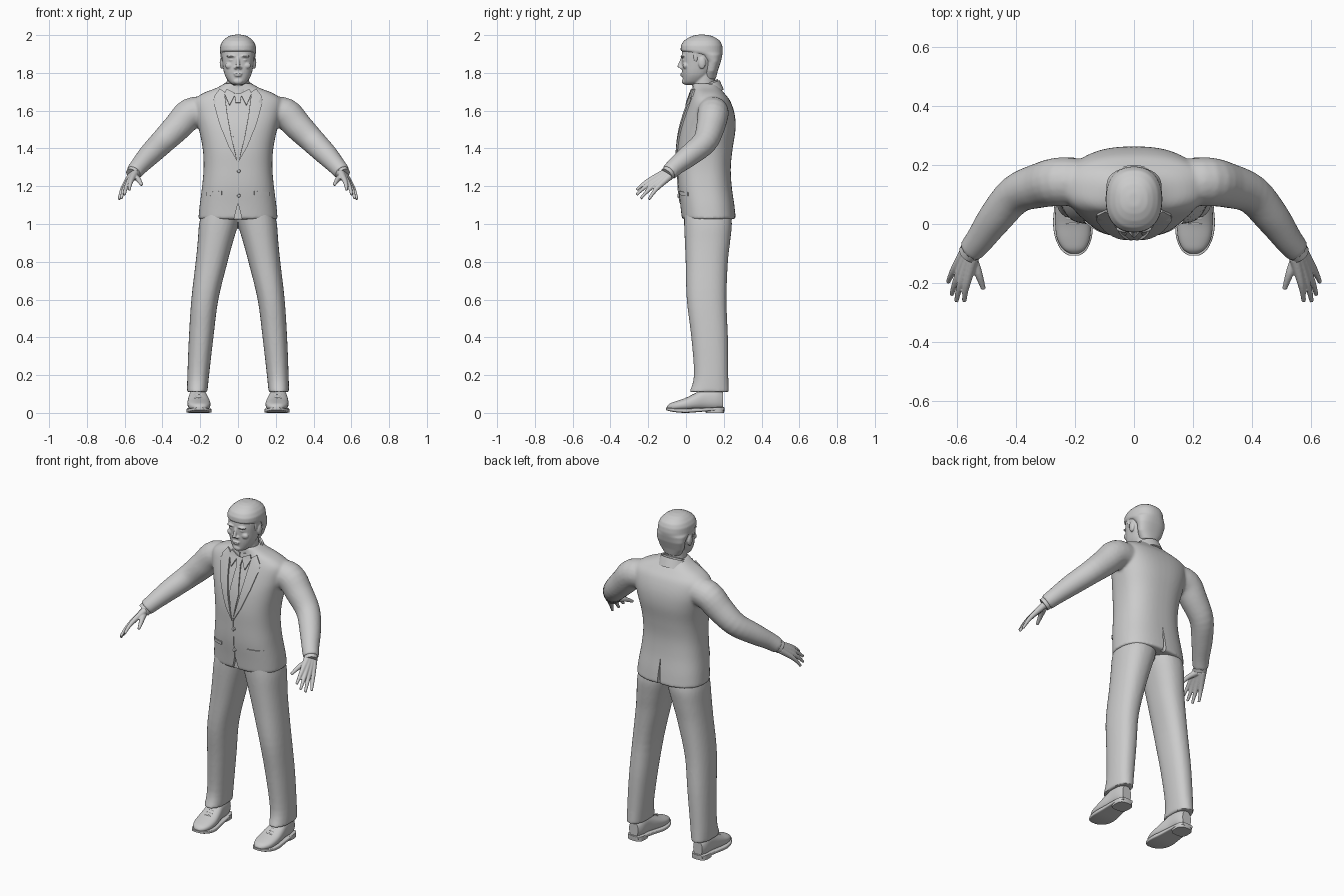
import bpy, bmesh, math
from mathutils import Vector, Matrix
from mathutils.bvhtree import BVHTree

if "Cube" in bpy.data.objects:
    bpy.data.objects.remove(bpy.data.objects["Cube"])

grey = bpy.data.materials.new("light grey")
grey.use_nodes = True
grey.diffuse_color = (0.6, 0.6, 0.6, 1)
for node in grey.node_tree.nodes:
    if node.type == 'BSDF_PRINCIPLED':
        node.inputs["Base Color"].default_value = grey.diffuse_color
SIDES = (1, -1)


def spline(rows, k=4):
    """Catmull-Rom refinement of a list of equal-length tuples."""
    out = []
    for i in range(len(rows) - 1):
        a, b, c, d = (rows[max(0, min(len(rows) - 1, i + j))] for j in (-1, 0, 1, 2))
        for s in range(k):
            t = s / k
            out.append(tuple(
                q + t * (r - p) / 2 + t * t * (p - 2.5 * q + 2 * r - w / 2)
                + t ** 3 * (1.5 * (q - r) + (w - p) / 2) for p, q, r, w in zip(a, b, c, d)))
    return out + [rows[-1]]


def skin(bm, rings, caps=True, closed=True):
    """Bridge rings of points into a surface."""
    vs = [[bm.verts.new(p) for p in ring] for ring in rings]
    n = len(vs[0])
    for a, b in zip(vs, vs[1:]):
        for i in range(n if closed else n - 1):
            j = (i + 1) % n
            bm.faces.new((a[i], a[j], b[j], b[i]))
    if caps:
        bm.faces.new(vs[0])
        bm.faces.new(vs[-1])


def stack(bm, rows, p=2.3, axis='z', k=4, n=32, side=1):
    """Loft rounded sections; row = level, x min, x max, then min and max of the other axis."""
    rings = []
    for lv, x0, x1, a0, a1 in spline(rows, k):
        ring = []
        for i in range(n):
            c, s = math.cos(math.tau * i / n), math.sin(math.tau * i / n)
            x = (x0 + x1) / 2 + (x1 - x0) / 2 * math.copysign(abs(c) ** (2 / p), c)
            a = (a0 + a1) / 2 + (a1 - a0) / 2 * math.copysign(abs(s) ** (2 / p), s)
            ring.append((side * x, a, lv) if axis == 'z' else (side * x, lv, a))
        rings.append(ring)
    skin(bm, rings)


def tube(bm, path, side=1, k=4, n=20):
    """Round limb through points (x, y, z, radius)."""
    pts = spline(path, k)
    rings = []
    for i, q in enumerate(pts):
        d = Vector(pts[min(i + 1, len(pts) - 1)][:3]) - Vector(pts[max(i - 1, 0)][:3])
        rot = d.to_track_quat('Z', 'Y')
        ring = [Vector(q[:3]) + rot @ Vector((math.cos(t) * q[3], math.sin(t) * q[3], 0))
                for t in (math.tau * j / n for j in range(n))]
        rings.append([(side * v.x, v.y, v.z) for v in ring])
    skin(bm, rings)


def blob(bm, loc, size):
    bmesh.ops.create_uvsphere(bm, u_segments=20, v_segments=12, radius=1,
                              matrix=Matrix.LocRotScale(Vector(loc), None, Vector(size)))


def finish(bm, name, voxel=0, smooth=0, thick=0, cutter=None):
    """Turn a bmesh into a finished object with its modifiers applied."""
    bmesh.ops.recalc_face_normals(bm, faces=bm.faces[:])
    me = bpy.data.meshes.new(name)
    bm.to_mesh(me)
    bm.free()
    ob = bpy.data.objects.new(name, me)
    bpy.context.collection.objects.link(ob)
    if voxel:
        m = ob.modifiers.new("blend", 'REMESH')
        m.mode, m.voxel_size = 'VOXEL', voxel
    if smooth:
        m = ob.modifiers.new("soften", 'SMOOTH')
        m.factor, m.iterations = 0.5, smooth
    if thick:
        m = ob.modifiers.new("cloth", 'SOLIDIFY')
        m.thickness, m.offset = thick, 0
    if cutter:
        m = ob.modifiers.new("cut", 'BOOLEAN')
        m.operation, m.solver, m.object = 'DIFFERENCE', 'EXACT', cutter
    bpy.context.view_layer.update()
    dg = bpy.context.evaluated_depsgraph_get()
    me = bpy.data.meshes.new_from_object(ob.evaluated_get(dg))
    ob.modifiers.clear()
    ob.data = me
    me.name = name
    me.materials.clear()
    me.materials.append(grey)
    me.shade_smooth()
    me.set_sharp_from_angle(angle=math.radians(45))
    return ob


# Jacket: torso and both sleeves blended, with front opening and back vent cut out
bm = bmesh.new()
for w, top, y0, y1 in ((0.028, 1.11, -0.1, -0.008), (0.012, 1.18, 0.235, 0.35)):
    f = bm.faces.new([bm.verts.new(p) for p in ((-w, y0, 1), (w, y0, 1), (0, y0, top))])
    ext = bmesh.ops.extrude_face_region(bm, geom=[f])["geom"]
    bmesh.ops.translate(bm, vec=(0, y1 - y0, 0),
                        verts=[g for g in ext if isinstance(g, bmesh.types.BMVert)])
cutter = finish(bm, "opening_cutter")
cutter.hide_render = True

TORSO = [(1.025, 0.21, -0.022, 0.264), (1.10, 0.203, -0.03, 0.256), (1.2, 0.19, -0.042, 0.242),
         (1.3, 0.182, -0.045, 0.237), (1.4, 0.187, -0.045, 0.247), (1.5, 0.207, -0.032, 0.262),
         (1.58, 0.228, -0.01, 0.258), (1.65, 0.235, 0.015, 0.235), (1.69, 0.19, 0.03, 0.205),
         (1.72, 0.115, 0.035, 0.18), (1.745, 0.07, 0.035, 0.165)]
ARM = [(0.16, 0.14, 1.595, 0.078), (0.25, 0.143, 1.585, 0.083), (0.32, 0.13, 1.515, 0.076),
       (0.40, 0.10, 1.435, 0.067), (0.47, 0.02, 1.365, 0.059), (0.52, -0.05, 1.31, 0.049),
       (0.552, -0.09, 1.273, 0.044)]
bm = bmesh.new()
stack(bm, [(z, -w, w, y0, y1) for z, w, y0, y1 in TORSO], p=2.5, n=48)
for s in SIDES:
    tube(bm, ARM, s)
jacket = finish(bm, "jacket", 0.008, 6, cutter=cutter)
bpy.data.objects.remove(cutter)
surface = BVHTree.FromPolygons([v.co for v in jacket.data.vertices],
                               [p.vertices[:] for p in jacket.data.polygons])


def front_y(x, z):
    hit = surface.ray_cast(Vector((x, -0.6, z)), Vector((0, 1, 0)))[0]
    return min(hit.y, 0.05) if hit else 0.04


def plate(name, outline, off, sides=SIDES, thick=0.009):
    """Thin cloth piece, outline in x and z, laid on the jacket front."""
    bm = bmesh.new()
    for s in sides:
        bm.faces.new([bm.verts.new((s * x, 0, z)) for x, z in outline])
    bmesh.ops.triangulate(bm, faces=bm.faces[:])
    for axis, lo, count in (((1, 0, 0), -0.2, 20), ((0, 0, 1), 1.1, 33)):
        for i in range(count + 1):
            bmesh.ops.bisect_plane(bm, geom=bm.verts[:] + bm.edges[:] + bm.faces[:],
                                   plane_co=Vector(axis) * (lo + 0.02 * i), plane_no=axis)
    for v in bm.verts:
        v.co.y = front_y(v.co.x, v.co.z) - off
    return finish(bm, name, thick=thick)


# Lapels, shirt collar points, tie, front seam and pocket flaps
plate("lapels", [(0.003, 1.33), (0.035, 1.46), (0.055, 1.57), (0.072, 1.70), (0.095, 1.715),
                 (0.125, 1.675), (0.104, 1.645), (0.126, 1.632), (0.098, 1.53), (0.05, 1.41)], 0.005)
plate("collar_points", [(0.012, 1.69), (0.06, 1.715), (0.072, 1.69), (0.045, 1.628)], 0.008)
plate("tie", [(-0.012, 1.645), (0.012, 1.645), (0.03, 1.49), (0.004, 1.34), (-0.004, 1.34),
              (-0.03, 1.49)], 0.003, (1,))
plate("tie_knot", [(-0.02, 1.69), (0.02, 1.69), (0.012, 1.642), (-0.012, 1.642)], 0.009, (1,))
plate("front_edge", [(-0.008, 1.34), (0.002, 1.34), (0.002, 1.11), (-0.008, 1.11)], 0.001, (1,), 0.006)
plate("pocket_flaps", [(0.085, 1.175), (0.165, 1.168), (0.165, 1.148), (0.085, 1.155)], 0.001)

# Buttons
bm = bmesh.new()
for z in (1.28, 1.15):
    bmesh.ops.create_cone(bm, cap_ends=True, segments=16, radius1=0.01, radius2=0.008, depth=0.012,
                          matrix=Matrix.Translation((0.004, front_y(0, z) - 0.004, z))
                          @ Matrix.Rotation(math.pi / 2, 4, 'X'))
finish(bm, "buttons")


def collar(name, r, z, height, flare, gap):
    """Tilted band around the neck, open at the front by the gap angle."""
    bm = bmesh.new()
    angles = [gap + (math.tau - 2 * gap) * i / 40 for i in range(41)]
    rings = []
    for g, h in ((0, 0), (flare * 0.4, -height * 0.4), (flare, -height)):
        rings.append([((r + g) * math.sin(t), 0.098 - (r + g) * math.cos(t),
                       z + h - 0.42 * r * math.cos(t)) for t in angles])
    skin(bm, rings, caps=False, closed=False)
    finish(bm, name, thick=0.009)


collar("shirt_collar", 0.066, 1.738, 0.05, 0.008, 0.12)
collar("jacket_collar", 0.076, 1.728, 0.05, 0.022, 0.85)

# Trousers
LEG = [(0.11, 0.162, 0.27, 0.018, 0.227), (0.2, 0.153, 0.268, 0.042, 0.224),
       (0.4, 0.13, 0.26, 0.028, 0.222), (0.6, 0.104, 0.247, 0.004, 0.214),
       (0.8, 0.055, 0.224, -0.002, 0.222), (0.9, 0.028, 0.214, -0.006, 0.233),
       (1.0, -0.002, 0.206, -0.01, 0.243), (1.07, -0.02, 0.19, -0.01, 0.235)]
bm = bmesh.new()
for s in SIDES:
    stack(bm, LEG, p=2.3, side=s)
finish(bm, "trousers", 0.008, 4)

# Shoes: upper, sole, heel and laces
UPPER = [(-0.1, 0.188, 0.216, 0.018, 0.036), (-0.085, 0.166, 0.24, 0.014, 0.05),
         (-0.05, 0.15, 0.26, 0.012, 0.063), (0, 0.146, 0.267, 0.012, 0.08),
         (0.05, 0.153, 0.266, 0.014, 0.105), (0.1, 0.164, 0.26, 0.015, 0.13),
         (0.16, 0.17, 0.256, 0.015, 0.13), (0.195, 0.185, 0.244, 0.02, 0.11)]
SOLE = [(-0.107, 0.186, 0.22, 0.016, 0.028), (-0.09, 0.162, 0.245, 0.01, 0.026),
        (-0.05, 0.144, 0.266, 0.003, 0.024), (0, 0.14, 0.274, 0.0, 0.024),
        (0.06, 0.15, 0.27, 0.004, 0.026), (0.16, 0.164, 0.262, 0.012, 0.03),
        (0.202, 0.18, 0.248, 0.012, 0.03)]
HEEL = [(0, 0.165, 0.262, 0.105, 0.202), (0.028, 0.165, 0.262, 0.1, 0.204)]
for s, label in zip(SIDES, ("left", "right")):
    bm = bmesh.new()
    stack(bm, UPPER, 2.4, 'y', side=s)
    finish(bm, label + "_shoe")
    bm = bmesh.new()
    stack(bm, SOLE, 6, 'y', side=s)
    stack(bm, HEEL, 3, 'z', k=1, side=s)
    finish(bm, label + "_sole")
    bm = bmesh.new()
    for y, z in ((0.0, 0.079), (0.018, 0.086), (0.036, 0.095)):
        tube(bm, [(0.185, y, z - 0.003, 0.004), (0.207, y, z, 0.004), (0.23, y, z - 0.003, 0.004)], s, n=8)
    finish(bm, label + "_laces")

# Hands: fingers run from the wrist through the palm, blended together; shirt cuffs
WRIST, SPREAD = Vector((0.556, -0.1, 1.262)), Vector((0.008, 0.009, -0.006))
TIPS = [(0.575, -0.262, 1.18), (0.602, -0.262, 1.155), (0.618, -0.24, 1.135), (0.63, -0.197, 1.13)]
for s, label in zip(SIDES, ("left", "right")):
    bm = bmesh.new()
    for i, tip in enumerate(TIPS):
        a, t = WRIST + SPREAD * (i - 1.5), Vector(tip)
        mid = a.lerp(t, 0.5) + Vector((0.004, -0.002, 0.008))
        joint = a.lerp(t, 0.75) + Vector((0.004, -0.002, 0.007))
        tube(bm, [(*a, 0.02), (*mid, 0.014), (*joint, 0.0105), (*t, 0.0075)], s, n=12)
    tube(bm, [(0.55, -0.11, 1.252, 0.018), (0.528, -0.165, 1.237, 0.014), (0.51, -0.22, 1.207, 0.008)], s)
    finish(bm, label + "_hand", 0.0035, 3)
    bm = bmesh.new()
    tube(bm, [(0.545, -0.083, 1.28, 0.038), (0.56, -0.102, 1.262, 0.037)], s, k=1)
    finish(bm, label + "_cuff")

# Head with neck, nose, brows, eyes, cheeks, lips, chin and ears
HEAD = [(1.737, 0.025, -0.006, 0.06), (1.75, 0.046, -0.014, 0.09), (1.78, 0.066, -0.018, 0.12),
        (1.81, 0.076, -0.021, 0.14), (1.85, 0.083, -0.022, 0.16), (1.89, 0.088, -0.023, 0.175),
        (1.93, 0.089, -0.016, 0.18), (1.965, 0.075, 0.01, 0.165), (1.985, 0.045, 0.04, 0.13)]
bm = bmesh.new()
stack(bm, [(z, -w, w, y0, y1) for z, w, y0, y1 in HEAD])
stack(bm, [(1.66, -0.064, 0.064, 0.035, 0.165), (1.74, -0.06, 0.06, 0.035, 0.155),
           (1.82, -0.06, 0.06, 0.045, 0.15)], 2)
tube(bm, [(0, -0.018, 1.882, 0.008), (0, -0.03, 1.85, 0.009), (0, -0.036, 1.828, 0.012)], n=12)
blob(bm, (0, -0.019, 1.796), (0.024, 0.011, 0.005))
blob(bm, (0, -0.018, 1.786), (0.02, 0.011, 0.006))
blob(bm, (0, -0.008, 1.755), (0.025, 0.014, 0.016))
for s in SIDES:
    blob(bm, (s * 0.012, -0.024, 1.827), (0.009, 0.01, 0.008))
    blob(bm, (s * 0.034, -0.016, 1.888), (0.028, 0.013, 0.007))
    blob(bm, (s * 0.033, -0.012, 1.868), (0.014, 0.009, 0.006))
    blob(bm, (s * 0.045, -0.002, 1.838), (0.024, 0.016, 0.018))
    blob(bm, (s * 0.086, 0.085, 1.853), (0.011, 0.02, 0.032))
finish(bm, "head", 0.004, 3)

# Hair: cap with a fringe, lower at the nape
HAIR = [(1.768, 0.05, 0.09, 0.158), (1.81, 0.076, 0.098, 0.168), (1.86, 0.088, 0.1, 0.185),
        (1.895, 0.094, 0.06, 0.192), (1.908, 0.095, -0.01, 0.194), (1.918, 0.096, -0.029, 0.195),
        (1.945, 0.094, -0.027, 0.192), (1.968, 0.082, -0.014, 0.182), (1.985, 0.064, 0.01, 0.16),
        (1.996, 0.046, 0.035, 0.135), (2.002, 0.02, 0.06, 0.105)]
bm = bmesh.new()
stack(bm, [(z, -w, w, y0, y1) for z, w, y0, y1 in HAIR], k=1, n=40)
for s in SIDES:
    blob(bm, (s * 0.079, 0.052, 1.888), (0.011, 0.014, 0.034))
finish(bm, "hair", 0.005, 3)
